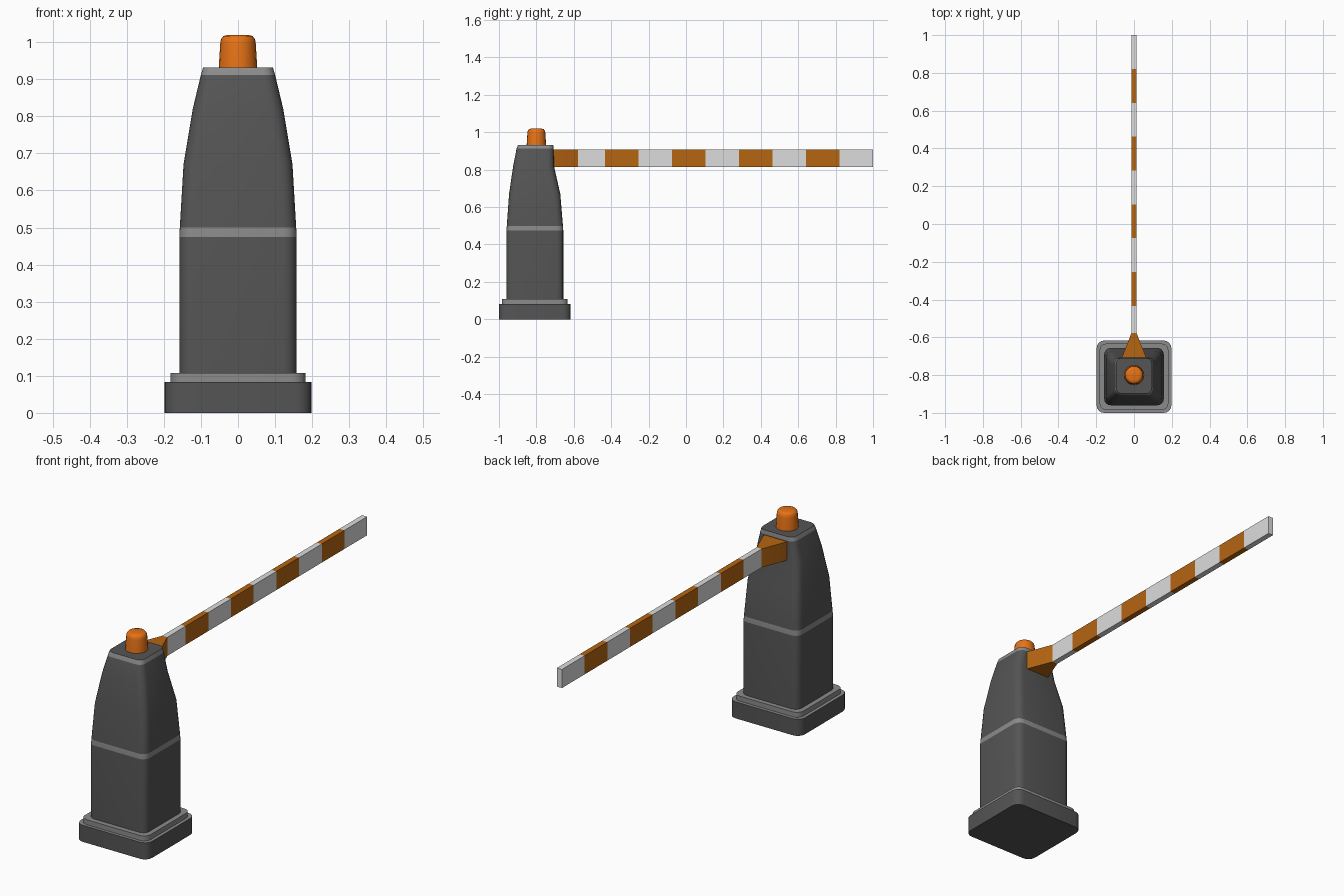
import bpy, bmesh, math

if "Cube" in bpy.data.objects:
    bpy.data.objects.remove(bpy.data.objects["Cube"])


def material(name, rgb):
    m = bpy.data.materials.new(name)
    m.use_nodes = True
    m.diffuse_color = (*rgb, 1)
    m.node_tree.nodes["Principled BSDF"].inputs["Base Color"].default_value = (*rgb, 1)
    return m


DARK = material("dark grey", (0.09, 0.09, 0.09))
GREY = material("mid grey", (0.26, 0.26, 0.26))
ORANGE = material("stripe orange", (0.47, 0.13, 0.006))
LAMP = material("lamp orange", (0.8, 0.17, 0.008))
WHITE = material("off white", (0.72, 0.72, 0.72))


def make(name, bm, mats, angle=30):
    bmesh.ops.recalc_face_normals(bm, faces=bm.faces)
    mesh = bpy.data.meshes.new(name)
    bm.to_mesh(mesh)
    bm.free()
    for m in mats:
        mesh.materials.append(m)
    ob = bpy.data.objects.new(name, mesh)
    bpy.context.collection.objects.link(ob)
    bpy.ops.object.select_all(action='DESELECT')
    ob.select_set(True)
    bpy.context.view_layer.objects.active = ob
    bpy.ops.object.shade_smooth_by_angle(angle=math.radians(angle))
    return ob


def rounded_ring(bm, z, hx, y0, y1, r, steps=4):
    """Rounded rectangle of vertices at one height."""
    hy, cy, ring = (y1 - y0) / 2, (y0 + y1) / 2, []
    for q, (sx, sy) in enumerate([(1, 1), (-1, 1), (-1, -1), (1, -1)]):
        for i in range(steps + 1):
            a = math.pi / 2 * (q + i / steps)
            ring.append(bm.verts.new((sx * (hx - r) + r * math.cos(a),
                                      cy + sy * (hy - r) + r * math.sin(a), z)))
    return ring


def loft(name, rows, mats, grey_bands=(), top=0):
    """Skin rounded rectangles, with chosen bands in the second material."""
    bm = bmesh.new()
    rings = [rounded_ring(bm, *row) for row in rows]
    n = len(rings[0])
    for k, (a, b) in enumerate(zip(rings, rings[1:])):
        for i in range(n):
            f = bm.faces.new((a[i], a[(i + 1) % n], b[(i + 1) % n], b[i]))
            f.material_index = int(k in grey_bands)
    bm.faces.new(rings[0])
    bm.faces.new(rings[-1]).material_index = top
    return make(name, bm, mats)


# Stepped foot
loft("foot", [(0, 0.198, -1.0, -0.617, 0.04), (0.083, 0.198, -1.0, -0.617, 0.04)],
     [DARK, GREY], top=1)
loft("foot_step", [(0.083, 0.182, -0.985, -0.633, 0.035),
                   (0.108, 0.182, -0.985, -0.633, 0.035)], [GREY])

# Tapering housing with a waist band and a chamfered top rim
loft("housing", [
    (0.108, 0.158, -0.96, -0.656, 0.035),
    (0.475, 0.158, -0.96, -0.656, 0.035),
    (0.5, 0.157, -0.958, -0.658, 0.035),
    (0.67, 0.147, -0.946, -0.672, 0.035),
    (0.82, 0.122, -0.924, -0.706, 0.035),
    (0.912, 0.1, -0.906, -0.708, 0.032),
    (0.932, 0.094, -0.898, -0.71, 0.03)], [DARK, GREY], grey_bands=(1, 5))

# Warning lamp, a turned profile
bm = bmesh.new()
profile = [(0.052, 0.93), (0.048, 0.995), (0.046, 1.008), (0.04, 1.016), (0.03, 1.019)]
SEG = 20
rings = [[bm.verts.new((r * math.cos(i * math.tau / SEG),
                        -0.8 + r * math.sin(i * math.tau / SEG), z))
          for i in range(SEG)] for r, z in profile]
for a, b in zip(rings, rings[1:]):
    for i in range(SEG):
        bm.faces.new((a[i], a[(i + 1) % SEG], b[(i + 1) % SEG], b[i]))
bm.faces.new(rings[0])
bm.faces.new(rings[-1])
make("warning_lamp", bm, [LAMP], 40)

# Wedge bracket and striped arm share one boxy sweep along y
Z0, Z1 = 0.815, 0.908


def sweep(name, stations, mats):
    bm = bmesh.new()
    rings = [[bm.verts.new((x, y, z)) for x, z in
              ((-h, Z0), (h, Z0), (h, Z1), (-h, Z1))] for y, h in stations]
    for k, (a, b) in enumerate(zip(rings, rings[1:])):
        for i in range(4):
            f = bm.faces.new((a[i], a[(i + 1) % 4], b[(i + 1) % 4], b[i]))
            f.material_index = k % len(mats)
    bm.faces.new(rings[0])
    bm.faces.new(rings[-1])
    return make(name, bm, mats)


sweep("arm_bracket", [(-0.725, 0.066), (-0.7, 0.062), (-0.578, 0.014)], [ORANGE])
stripes = [-0.578] + [-0.434 + 0.1793 * i for i in range(9)]
sweep("barrier_arm", [(y, 0.014) for y in stripes], [WHITE, ORANGE])
